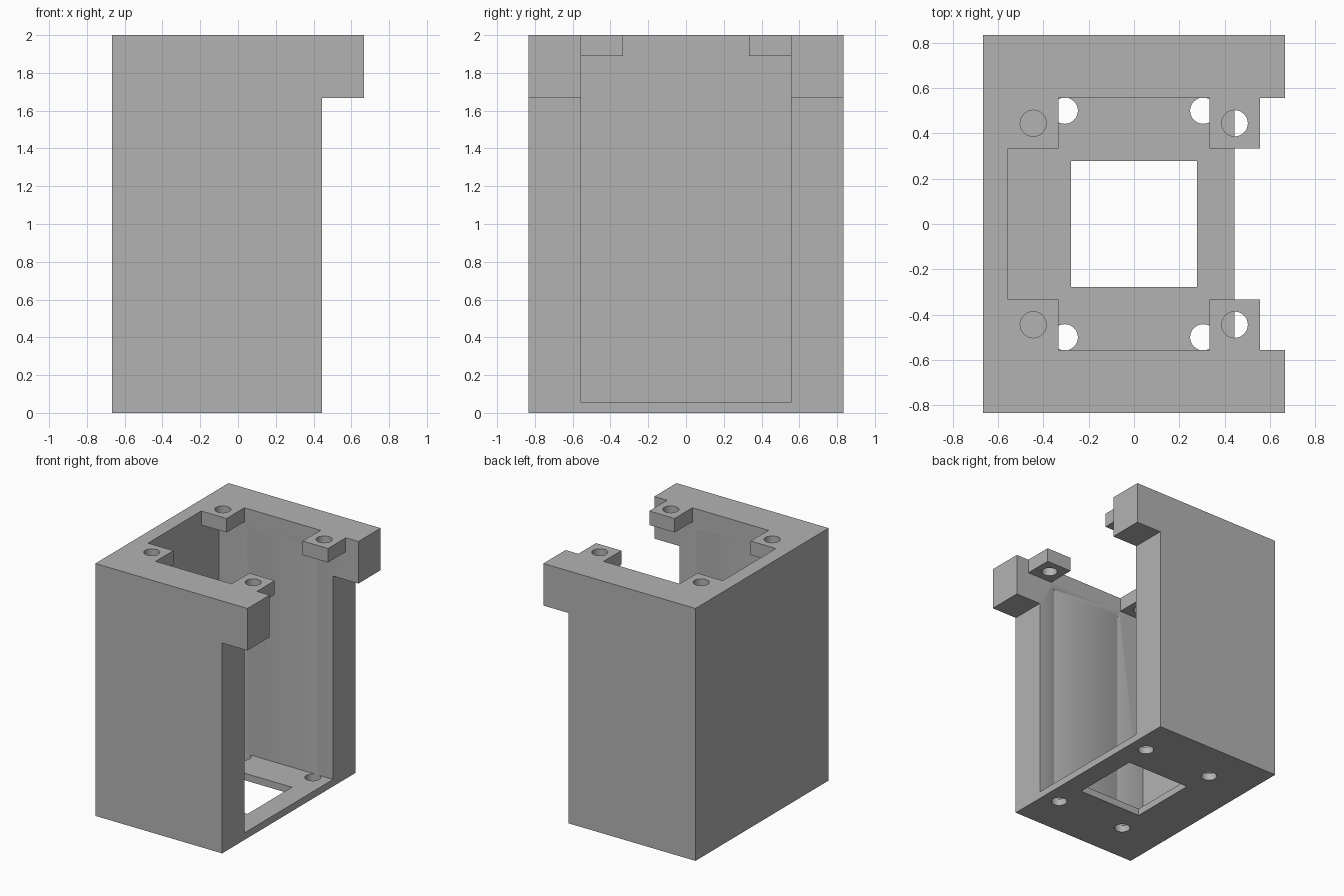
import bpy

if "Cube" in bpy.data.objects:
    bpy.data.objects.remove(bpy.data.objects["Cube"], do_unlink=True)

U = 1 / 18  # design unit: the case is 24 x 30 x 36 units

grey = bpy.data.materials.new("plain grey")
grey.use_nodes = True
colour = (0.45, 0.45, 0.45, 1)
grey.diffuse_color = colour
grey.node_tree.nodes["Principled BSDF"].inputs["Base Color"].default_value = colour


def finish(name):
    ob = bpy.context.object
    ob.name = name
    bpy.ops.object.transform_apply(location=True, rotation=True, scale=True)
    ob.data.materials.append(grey)
    return ob


def box(name, x, y, z):
    spans = (x, y, z)
    bpy.ops.mesh.primitive_cube_add(size=1, location=[(a + b) / 2 * U for a, b in spans])
    bpy.context.object.scale = [(b - a) * U for a, b in spans]
    return finish(name)


def rod(name, x, y, z, radius):
    bpy.ops.mesh.primitive_cylinder_add(
        vertices=48, radius=radius * U, depth=(z[1] - z[0]) * U,
        location=(x * U, y * U, sum(z) / 2 * U))
    return finish(name)


def combine(target, tool, operation):
    mod = target.modifiers.new(tool.name, "BOOLEAN")
    mod.operation = operation
    mod.solver = "EXACT"
    mod.object = tool
    bpy.context.view_layer.objects.active = target
    bpy.ops.object.modifier_apply(modifier=mod.name)
    bpy.data.objects.remove(tool, do_unlink=True)


# Outer block, hollowed and opened on its right side
case = box("open_case", (-12, 12), (-15, 15), (0, 36))
combine(case, box("cavity", (-10, 14), (-10, 10), (1, 38)), "DIFFERENCE")
combine(case, box("lower_step", (8, 14), (-17, 17), (-2, 30)), "DIFFERENCE")

# Square window in the floor
combine(case, box("floor_window", (-5, 5), (-5, 5), (-2, 3)), "DIFFERENCE")

# Floor screw holes, just grazing the side walls
for sx in (-1, 1):
    for sy in (-1, 1):
        combine(case, rod("floor_hole", sx * 5.5, sy * 9, (-2, 33), 1.04), "DIFFERENCE")

# Corner mounting tabs rooted in the walls, each with a screw hole
for sx in (-1, 1):
    for sy in (-1, 1):
        x = (-10.5, -6) if sx < 0 else (6, 10)
        y = (-10.5, -6) if sy < 0 else (6, 10.5)
        combine(case, box("corner_tab", x, y, (34, 36)), "UNION")
        combine(case, rod("tab_hole", sx * 8, sy * 8, (33, 38), 1.04), "DIFFERENCE")

# Flat walls, smooth hole sides
bpy.ops.object.select_all(action="DESELECT")
case.select_set(True)
bpy.context.view_layer.objects.active = case
bpy.ops.object.shade_smooth_by_angle(angle=0.5)
